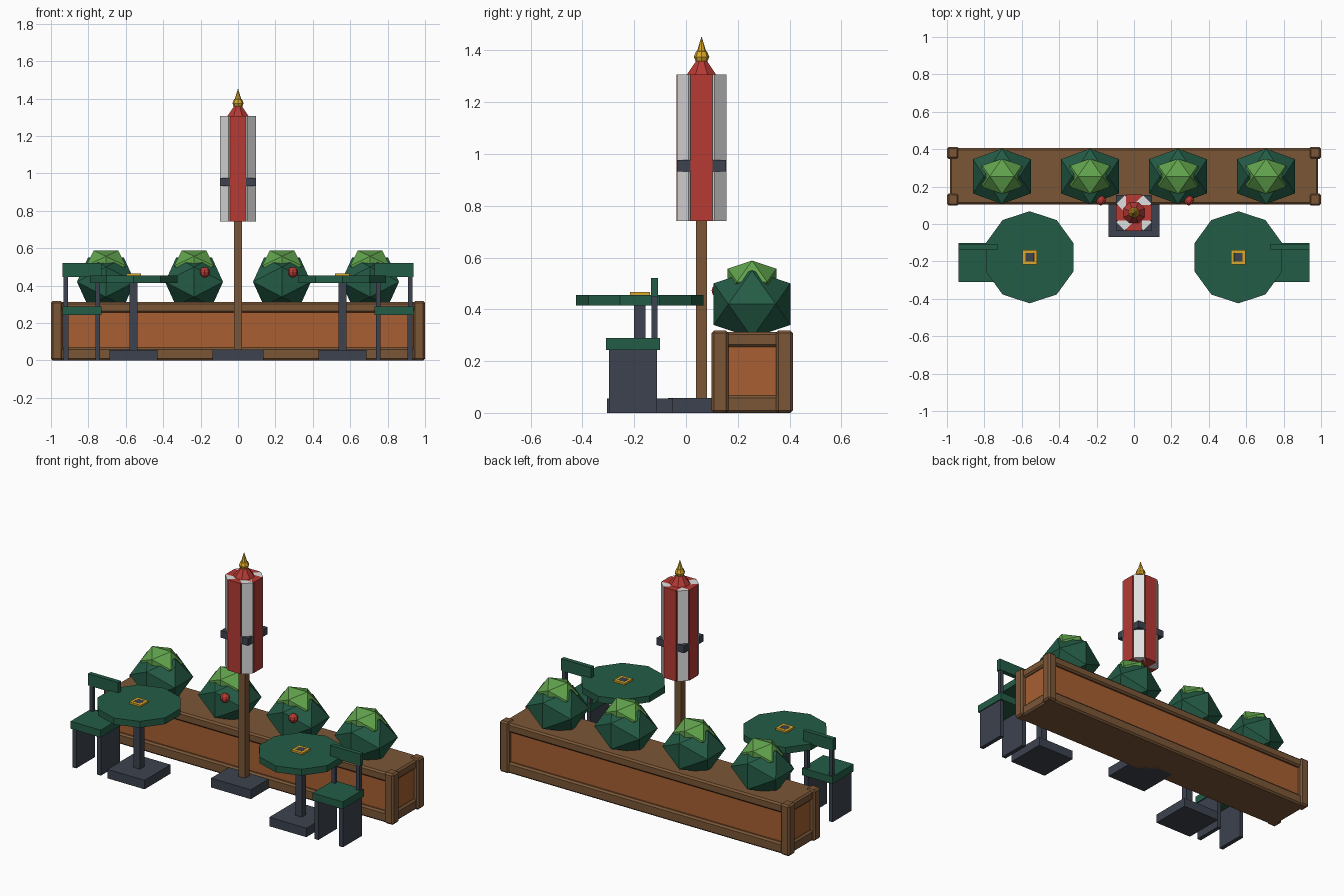
import bpy, bmesh, math
from mathutils import Matrix, Vector

if "Cube" in bpy.data.objects:
    bpy.data.objects.remove(bpy.data.objects["Cube"])


def material(name, r, g, b):
    m = bpy.data.materials.new(name)
    lin = [(c / 255 / 12.92) if c < 11 else ((c / 255 + 0.055) / 1.055) ** 2.4 for c in (r, g, b)]
    m.diffuse_color = (*lin, 1)
    m.use_nodes = True
    m.node_tree.nodes["Principled BSDF"].inputs["Base Color"].default_value = m.diffuse_color
    return m


BROWN = material("brown wood", 122, 86, 54)
ORANGE = material("orange wood", 168, 96, 50)
GREEN = material("dark green", 36, 92, 70)
LEAF = material("leaf green", 96, 162, 76)
RED = material("red", 182, 58, 52)
WHITE = material("white", 224, 224, 224)
GOLD = material("gold", 218, 168, 42)
SLATE = material("slate", 60, 66, 78)


def finish(name, bm, mat):
    bmesh.ops.recalc_face_normals(bm, faces=bm.faces[:])
    me = bpy.data.meshes.new(name)
    bm.to_mesh(me)
    bm.free()
    me.materials.append(mat)
    ob = bpy.data.objects.new(name, me)
    bpy.context.collection.objects.link(ob)
    return ob


def box(name, mat, x, y, z, bevel=0, turn=None):
    """Box from (min, max) ranges, with optional chamfer and extra transform."""
    bm = bmesh.new()
    bmesh.ops.create_cube(bm, size=1)
    for v in bm.verts:
        v.co = Vector([(r[0] + r[1]) / 2 + c * (r[1] - r[0]) for r, c in zip((x, y, z), v.co)])
    if bevel:
        bmesh.ops.bevel(bm, geom=bm.edges[:], offset=bevel, segments=1, affect='EDGES')
    if turn:
        bm.transform(turn)
    return finish(name, bm, mat)


def cone(name, mat, sides, r1, r2, z1, z2, x, y, spin=0):
    bm = bmesh.new()
    bmesh.ops.create_cone(bm, cap_ends=True, segments=sides, radius1=r1, radius2=r2, depth=z2 - z1)
    bm.transform(Matrix.Translation((x, y, (z1 + z2) / 2)) @ Matrix.Rotation(spin, 4, 'Z'))
    return finish(name, bm, mat)


def ball(name, mat, r, loc, u=8, v=6):
    bm = bmesh.new()
    bmesh.ops.create_uvsphere(bm, u_segments=u, v_segments=v, radius=r)
    bm.transform(Matrix.Translation(loc))
    return finish(name, bm, mat)


def icosahedron(name, mat, size, loc):
    """Icosahedron with an edge on top, running along x."""
    t = (1 + 5 ** 0.5) / 2
    bm = bmesh.new()
    for a in (-1, 1):
        for b in (-1, 1):
            for p in ((a, 0, b * t), (0, b * t, a), (b * t, a, 0)):
                bm.verts.new([p[i] / t * size[i] + loc[i] for i in range(3)])
    bmesh.ops.convex_hull(bm, input=bm.verts[:])
    return finish(name, bm, mat)


# Planter: inset panel, rails and corner posts
box("planter_panel", ORANGE, (-0.97, 0.97), (0.125, 0.385), (0.03, 0.29))
box("planter_bottom_rail", BROWN, (-0.985, 0.985), (0.105, 0.405), (0.0, 0.068), 0.01)
box("planter_top_rail", BROWN, (-0.985, 0.985), (0.105, 0.405), (0.255, 0.312), 0.01)
for sx in (-1, 1):
    for y in (0.098, 0.347):
        box("planter_post", BROWN, tuple(sorted((sx * 0.937, sx))), (y, y + 0.066), (0, 0.318), 0.01)

# Bushes with light tops
for x in (-0.706, -0.235, 0.235, 0.706):
    icosahedron("bush", GREEN, (0.155, 0.148, 0.13), (x, 0.255, 0.42))
    icosahedron("bush_top", LEAF, (0.106, 0.094, 0.082), (x, 0.255, 0.506))
for x in (-0.178, 0.293):
    ball("berry", RED, 0.028, (x, 0.127, 0.472))

# Closed parasol
PY = 0.06
box("parasol_base", SLATE, (-0.137, 0.137), (PY - 0.13, PY + 0.13), (0, 0.058))
box("parasol_pole", BROWN, (-0.022, 0.022), (PY - 0.022, PY + 0.022), (0.05, 0.78))
for i in range(8):
    turn = Matrix.Translation((0, PY, 0)) @ Matrix.Rotation(i * math.pi / 4, 4, 'Z')
    if i % 2:
        box("white_fold", WHITE, (0, 0.103), (-0.032, 0.032), (0.742, 1.307), turn=turn)
    else:
        box("red_fold", RED, (0, 0.097), (-0.042, 0.042), (0.742, 1.307), turn=turn)
box("parasol_strap", SLATE, (-0.095, 0.095), (PY - 0.095, PY + 0.095), (0.932, 0.976))
cone("parasol_cap", RED, 8, 0.062, 0.022, 1.305, 1.36, 0, PY, math.pi / 8)
ball("finial_ball", GOLD, 0.03, (0, PY, 1.375), 8, 4)
cone("finial_spike", GOLD, 8, 0.021, 0.0, 1.385, 1.455, 0, PY)

# Tables and chairs on both sides
for s in (-1, 1):
    tx, ty = s * 0.558, -0.178

    def centred(name, mat, hx, hy, z, x=tx, y=ty, bevel=0):
        return box(name, mat, (x - hx, x + hx), (y - hy, y + hy), z, bevel)

    centred("table_base", SLATE, 0.128, 0.128, (0, 0.056))
    centred("table_pole", SLATE, 0.022, 0.022, (0.05, 0.466))
    cone("table_top", GREEN, 10, 0.246, 0.246, 0.415, 0.455, tx, ty)
    for d in (-1, 1):
        centred("table_collar", GOLD, 0.039, 0.008, (0.45, 0.466), y=ty + d * 0.031)
        centred("table_collar", GOLD, 0.008, 0.023, (0.45, 0.466), x=tx + d * 0.031)

    cx = s * 0.835
    centred("chair_seat", GREEN, 0.104, 0.104, (0.243, 0.289), cx, -0.205)
    centred("chair_back", GREEN, 0.104, 0.014, (0.447, 0.52), cx, -0.122)
    for d in (-1, 1):
        centred("chair_leg", SLATE, 0.013, 0.093, (0, 0.25), cx + d * 0.085, -0.205)
        centred("chair_back_post", SLATE, 0.012, 0.011, (0.28, 0.46), cx + d * 0.085, -0.122)
